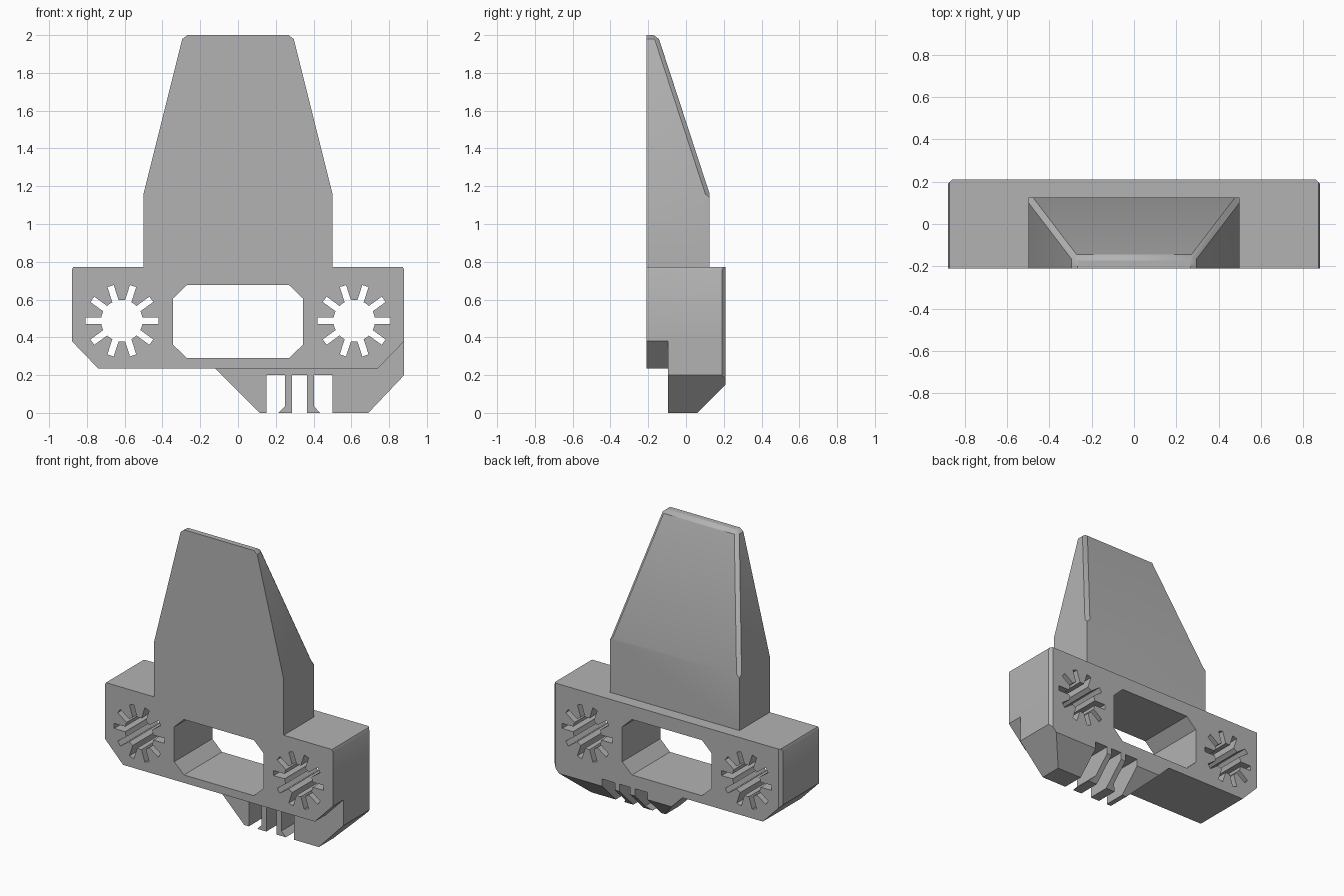
import bpy, bmesh, math
from mathutils import Vector

cube = bpy.data.objects.get("Cube")
if cube:
    bpy.data.objects.remove(cube)

GREY = (0.45, 0.45, 0.45, 1)
mat = bpy.data.materials.new("plain grey")
mat.use_nodes = True
mat.diffuse_color = GREY
mat.node_tree.nodes["Principled BSDF"].inputs["Base Color"].default_value = GREY

FRONT, BACK, MID = -0.21, 0.21, -0.095


def finish(name, bm):
    bmesh.ops.recalc_face_normals(bm, faces=bm.faces)
    me = bpy.data.meshes.new(name)
    bm.to_mesh(me)
    bm.free()
    me.materials.append(mat)
    ob = bpy.data.objects.new(name, me)
    bpy.context.collection.objects.link(ob)
    return ob


def prism(points, y0, y1):
    """Extrude an x-z outline from y0 to y1."""
    bm = bmesh.new()
    face = bm.faces.new([bm.verts.new((x, y0, z)) for x, z in points])
    ext = bmesh.ops.extrude_face_region(bm, geom=[face])
    verts = [v for v in ext["geom"] if isinstance(v, bmesh.types.BMVert)]
    bmesh.ops.translate(bm, verts=verts, vec=(0, y1 - y0, 0))
    return bm


def slice_off(bm, point, normal):
    """Cut away everything on the normal side and close the cut."""
    cut = bmesh.ops.bisect_plane(bm, geom=bm.verts[:] + bm.edges[:] + bm.faces[:],
                                 plane_co=point, plane_no=normal, clear_outer=True)
    edges = [e for e in cut["geom_cut"] if isinstance(e, bmesh.types.BMEdge)]
    if edges:
        bmesh.ops.edgeloop_fill(bm, edges=edges)


def back_corners(bm):
    for s in (-1, 1):
        slice_off(bm, (s * 0.88, 0.19, 0), (s, 1, 0))


def modify(ob, other, operation):
    mod = ob.modifiers.new(operation.lower(), 'BOOLEAN')
    mod.operation, mod.object, mod.solver = operation, other, 'EXACT'
    bpy.context.view_layer.objects.active = ob
    bpy.ops.object.modifier_apply(modifier=mod.name)
    bpy.data.objects.remove(other)


def mirrored(half):
    return half + [(-x, z) for x, z in reversed(half)]


def star(cx, cz, r_in=0.11, r_out=0.193, half=0.0175, slots=10):
    """Round hole with radial slots."""
    pts = []
    for i in range(slots):
        a = math.tau * i / slots
        u, v = Vector((math.cos(a), math.sin(a))), Vector((-math.sin(a), math.cos(a)))
        root = math.sqrt(r_in ** 2 - half ** 2)
        for r, w in ((root, -half), (r_out, -half), (r_out, half), (root, half)):
            p = u * r + v * w
            pts.append((cx + p.x, cz + p.y))
        b = a + math.pi / slots
        pts.append((cx + r_in * math.cos(b), cz + r_in * math.sin(b)))
    return pts


# Main body block with chamfered lower corners
bm = prism(mirrored([(0.74, 0.235), (0.88, 0.38), (0.88, 0.755), (0.872, 0.773)]), FRONT, BACK)
back_corners(bm)
body = finish("body", bm)

# Window and slotted round holes
window = mirrored([(0.27, 0.29), (0.345, 0.362), (0.345, 0.605), (0.27, 0.677)])
for outline in (window, star(-0.615, 0.488), star(0.615, 0.488)):
    cutter = finish("cutter", prism(outline, FRONT - 0.1, BACK + 0.1))
    cutter.hide_render = True
    modify(body, cutter, 'DIFFERENCE')

# Lower foot: wedge on one side, block on the other, open slot between
bm = prism([(-0.12, 0.235), (0.115, 0), (0.15, 0), (0.15, 0.2), (0.5, 0.2), (0.5, 0),
            (0.69, 0), (0.88, 0.2), (0.88, 0.38), (0.74, 0.235)], MID, BACK)
back_corners(bm)
slant = ((0, 0.06, 0), (0, 1, -1))
# The slanted underside cuts several legs, so each leg is sliced and capped
cut = bmesh.ops.bisect_plane(bm, geom=bm.verts[:] + bm.edges[:] + bm.faces[:],
                             plane_co=slant[0], plane_no=slant[1], clear_outer=True)
bmesh.ops.holes_fill(bm, edges=[e for e in bm.edges if e.is_boundary], sides=0)
foot = finish("foot", bm)

# Two hooked spring clips, mirrored about the slot centre
for name, s in (("left_clip", 1), ("right_clip", -1)):
    outline = [(0.04, 0.2), (0.04, 0), (0.11, 0), (0.077, 0.035), (0.077, 0.2)]
    bm = prism([(0.325 + s * x, z) for x, z in outline], MID, BACK)
    slice_off(bm, *slant)
    finish(name, bm)

# Tapered tower with a sloping back
bm = bmesh.new()
rings = []
for half, back, z in ((0.5, 0.125, 0.773), (0.5, 0.125, 1.16), (0.29, -0.15, 2.0)):
    rings.append([bm.verts.new(p) for p in ((-half, FRONT, z), (half, FRONT, z),
                                            (half, back, z), (-half, back, z))])
for lo, hi in zip(rings, rings[1:]):
    for i in range(4):
        j = (i + 1) % 4
        bm.faces.new((lo[i], lo[j], hi[j], hi[i]))
bm.faces.new(rings[0])
bm.faces.new(rings[-1])
mid, top = rings[1], rings[2]
pairs = [(mid[2], top[2]), (mid[3], top[3]), (top[1], top[2]), (top[2], top[3]), (top[3], top[0])]
bmesh.ops.bevel(bm, geom=[bm.edges.get(p) for p in pairs], offset=0.022, segments=1,
                affect='EDGES', profile=0.5)
finish("tower", bm)

for ob in bpy.data.objects:
    if ob.type == 'MESH' and mat.name in ob.data.materials:
        bpy.ops.object.select_all(action='DESELECT')
        ob.select_set(True)
        bpy.context.view_layer.objects.active = ob
        bpy.ops.object.shade_smooth_by_angle(angle=math.radians(30))
